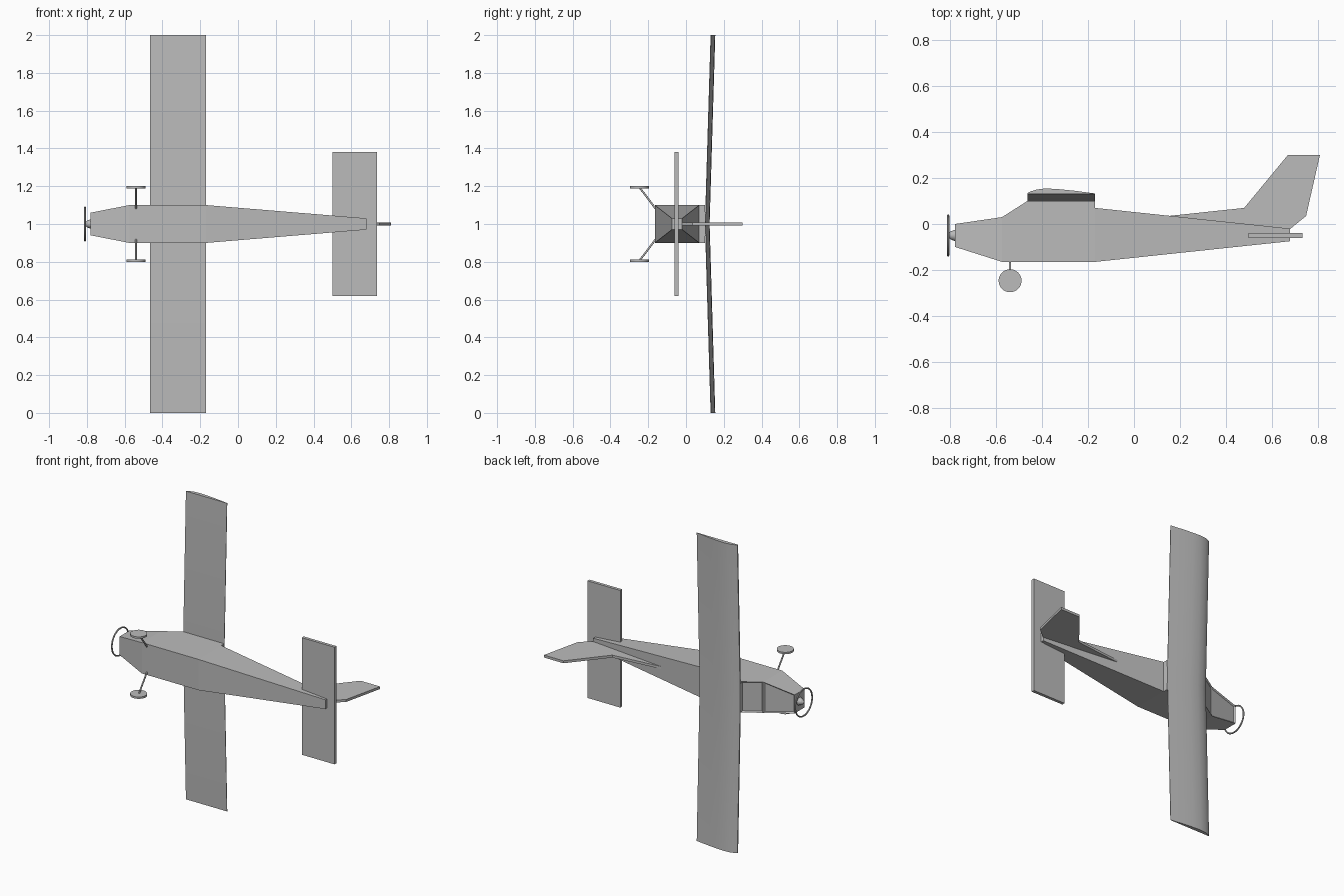
import bpy, bmesh, math
from mathutils import Vector

cube = bpy.data.objects.get("Cube")
if cube:
    bpy.data.objects.remove(cube, do_unlink=True)

grey = bpy.data.materials.new("plain grey")
grey.use_nodes = True
grey.diffuse_color = (0.5, 0.5, 0.5, 1)
grey.node_tree.nodes["Principled BSDF"].inputs["Base Color"].default_value = (0.5, 0.5, 0.5, 1)

MID = 1.0  # height of the symmetry plane: the aircraft rests on a wing tip


def loft(name, rings, recess=()):
    """Skin a list of equal rings of points; recess lists (ring, side) panels."""
    bm = bmesh.new()
    loops = [[bm.verts.new(p) for p in ring] for ring in rings]
    n = len(loops[0])
    panels = []
    for i, (a, b) in enumerate(zip(loops, loops[1:])):
        for j in range(n):
            k = (j + 1) % n
            f = bm.faces.new((a[j], a[k], b[k], b[j]))
            if (i, j) in recess:
                panels.append(f)
    bm.faces.new(loops[0][::-1])
    bm.faces.new(loops[-1])
    bmesh.ops.recalc_face_normals(bm, faces=bm.faces)
    if panels:
        bmesh.ops.inset_individual(bm, faces=panels, thickness=0.011, depth=-0.008)
    mesh = bpy.data.meshes.new(name)
    bm.to_mesh(mesh)
    bm.free()
    obj = bpy.data.objects.new(name, mesh)
    bpy.context.collection.objects.link(obj)
    mesh.materials.append(grey)
    return obj


def slab(name, profile, low, high):
    """Extrude an x-y profile between two heights."""
    return loft(name, [[(x, y, z) for x, y in profile] for z in (low, high)])


def finish(name, smooth=True):
    obj = bpy.context.object
    obj.name = name
    obj.data.materials.append(grey)
    if smooth:
        bpy.ops.object.shade_smooth_by_angle(angle=math.radians(35))
    return obj


def rod(name, start, end, r1, r2, sides=24):
    """Cylinder or cone between two points."""
    a, b = Vector(start), Vector(end)
    bpy.ops.mesh.primitive_cone_add(
        vertices=sides, radius1=r1, radius2=r2, depth=(b - a).length,
        location=(a + b) / 2, rotation=(b - a).to_track_quat("Z", "Y").to_euler())
    return finish(name)


# Fuselage: x, belly, roof and half width of each section; bonnet and windscreen recessed
sections = [(-0.78, -0.10, 0.0, 0.06), (-0.575, -0.165, 0.03, 0.10),
            (-0.465, -0.165, 0.10, 0.10), (-0.17, -0.165, 0.10, 0.10),
            (-0.169, -0.165, 0.07, 0.10), (0.68, -0.075, -0.02, 0.03)]
loft("fuselage", [[(x, lo, MID - w), (x, hi, MID - w), (x, hi, MID + w), (x, lo, MID + w)]
                  for x, lo, hi, w in sections], recess=((0, 1), (1, 1)))

# Main wing: flat-bottomed aerofoil with a little dihedral
aerofoil = [(-0.465, 0), (-0.463, 0.005), (-0.45, 0.012), (-0.425, 0.02), (-0.385, 0.025),
            (-0.33, 0.022), (-0.26, 0.015), (-0.17, 0.003), (-0.17, 0)]
wing = loft("main_wing", [[(x, 0.10 + 0.03 * abs(z - MID) + y, z) for x, y in aerofoil]
                          for z in (0, MID, 2)])
bpy.context.view_layer.objects.active = wing
wing.select_set(True)
bpy.ops.object.shade_smooth_by_angle(angle=math.radians(30))
wing.select_set(False)

# Tail surfaces
slab("tailplane", [(0.5, -0.06), (0.735, -0.06), (0.735, -0.04), (0.5, -0.04)], 0.62, 1.38)
slab("tail_fin", [(0.15, 0.035), (0.48, 0.07), (0.67, 0.30), (0.81, 0.30),
                  (0.75, 0.035), (0.68, -0.022)], MID - 0.008, MID + 0.008)

# Landing gear
for label, s in (("left", 1), ("right", -1)):
    rod(label + "_gear_leg", (-0.54, -0.16, MID + s * 0.08),
        (-0.54, -0.247, MID + s * 0.195), 0.005, 0.005, 12)
    rod(label + "_wheel", (-0.54, -0.247, MID + s * 0.189),
        (-0.54, -0.247, MID + s * 0.201), 0.05, 0.05, 32)

# Spinner and propeller ring
rod("spinner", (-0.78, -0.05, MID), (-0.80, -0.05, MID), 0.025, 0.017)
rod("spinner_tip", (-0.80, -0.05, MID), (-0.813, -0.05, MID), 0.017, 0.004)
bpy.ops.mesh.primitive_torus_add(
    major_radius=0.087, minor_radius=0.005, major_segments=40, minor_segments=8,
    location=(-0.81, -0.05, MID), rotation=(0, math.pi / 2, 0))
finish("propeller_ring")
